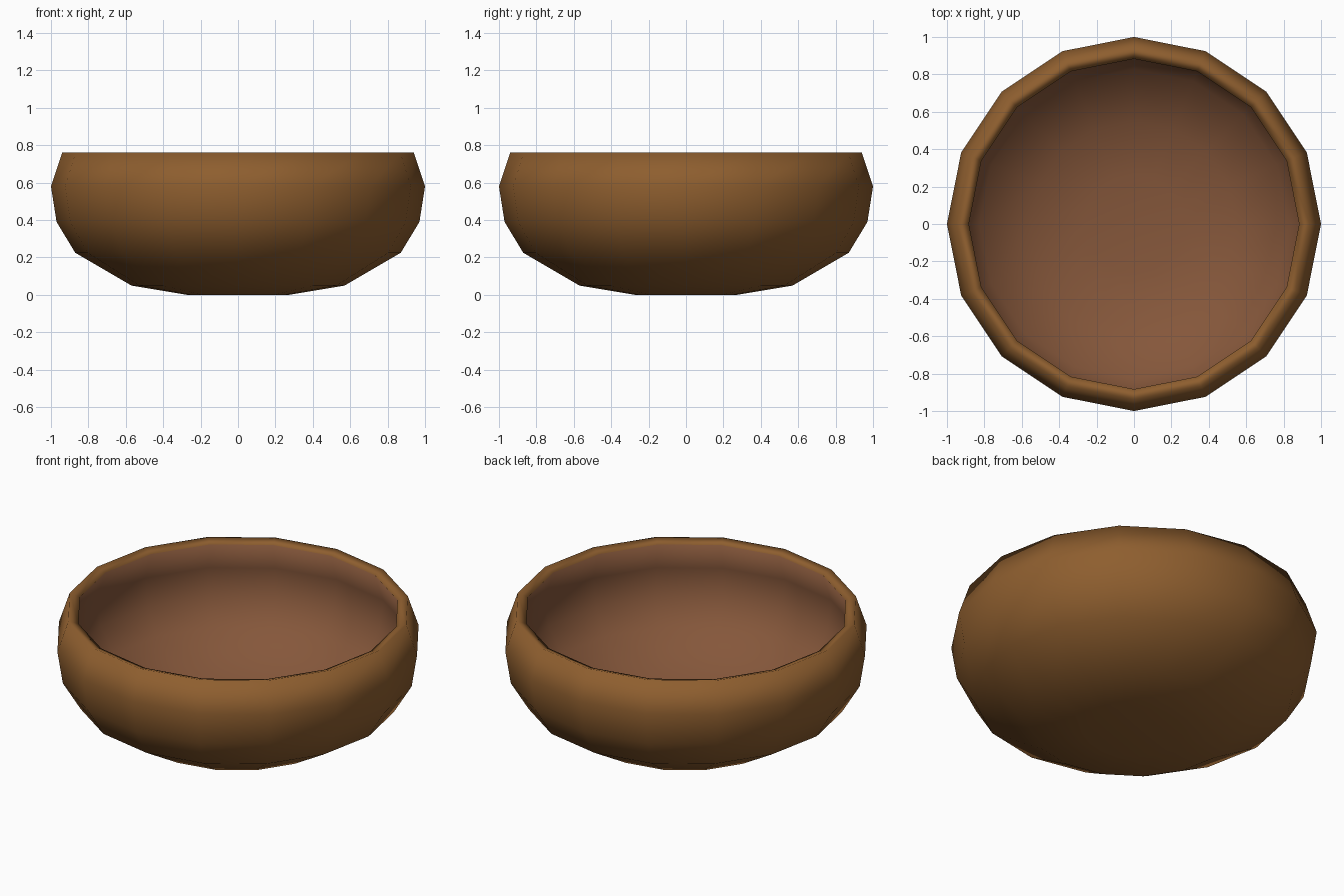
import bpy, bmesh, math

if "Cube" in bpy.data.objects:
    bpy.data.objects.remove(bpy.data.objects["Cube"])

SIDES = 16


def material(name, color):
    m = bpy.data.materials.new(name)
    m.diffuse_color = (*color, 1)
    m.use_nodes = True
    m.node_tree.nodes["Principled BSDF"].inputs["Base Color"].default_value = m.diffuse_color
    return m


def lathe(name, profile):
    """Spin an (r, z) profile around z; r = 0 becomes a pole."""
    bm = bmesh.new()
    rings = []
    for r, z in profile:
        if r == 0:
            rings.append([bm.verts.new((0, 0, z))] * SIDES)
        else:
            rings.append([bm.verts.new((r * math.cos(2 * math.pi * i / SIDES),
                                        r * math.sin(2 * math.pi * i / SIDES), z))
                          for i in range(SIDES)])
    for a, b in zip(rings, rings[1:]):
        for i in range(SIDES):
            j = (i + 1) % SIDES
            quad = list(dict.fromkeys((a[i], a[j], b[j], b[i])))
            bm.faces.new(quad).smooth = True
    me = bpy.data.meshes.new(name)
    bm.to_mesh(me)
    bm.free()
    ob = bpy.data.objects.new(name, me)
    bpy.context.collection.objects.link(ob)
    return ob


# outer shell, bottom centre up to the rim
bowl = lathe("bowl", [(0, 0), (0.27, 0), (0.57, 0.05), (0.87, 0.225),
                      (0.97, 0.39), (1.0, 0.58), (0.94, 0.76)])
bowl.data.materials.append(material("wood", (0.27, 0.112, 0.028)))
bowl.data.materials.append(material("lining", (0.235, 0.095, 0.043)))

# wall thickness: inner lining in its own colour, rim in the outer colour
wall = bowl.modifiers.new("wall", 'SOLIDIFY')
wall.thickness = 0.06
wall.offset = -1
wall.material_offset = 1
wall.material_offset_rim = 0
